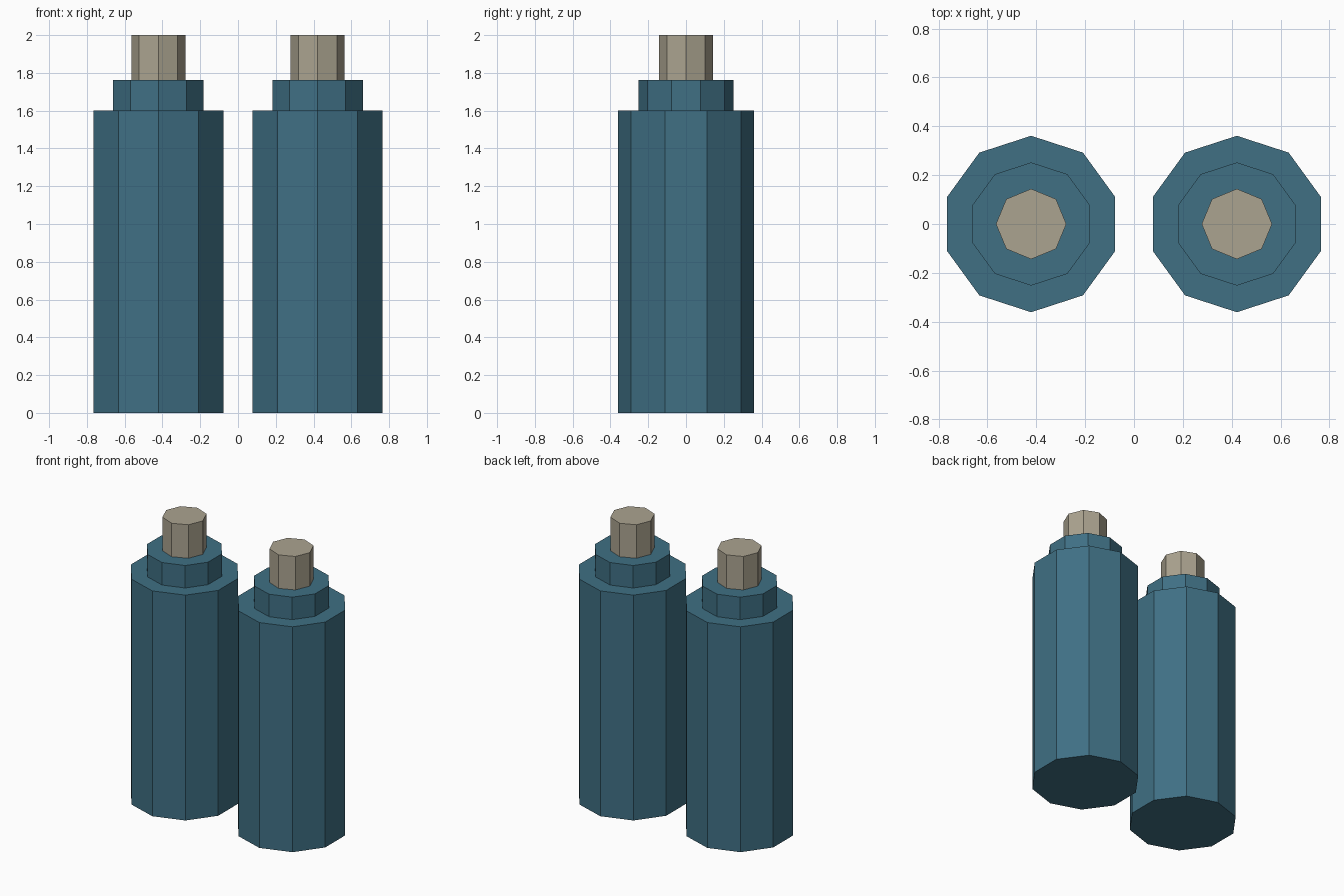
import bpy

if "Cube" in bpy.data.objects:
    bpy.data.objects.remove(bpy.data.objects["Cube"])


def material(name, rgb):
    mat = bpy.data.materials.new(name)
    mat.diffuse_color = (*rgb, 1.0)
    mat.use_nodes = True
    mat.node_tree.nodes["Principled BSDF"].inputs["Base Color"].default_value = mat.diffuse_color
    return mat


teal = material("teal_shell", (0.05, 0.16, 0.23))
grey = material("warm_grey", (0.41, 0.37, 0.28))


def prism(name, x, sides, radius, z0, z1, mat):
    bpy.ops.mesh.primitive_cylinder_add(
        vertices=sides, radius=radius, depth=z1 - z0,
        location=(x, 0, (z0 + z1) / 2))
    obj = bpy.context.object
    obj.name = name
    obj.data.materials.append(mat)


# Two identical canisters side by side
for side, x in (("left", -0.421), ("right", 0.421)):
    # Ten-sided body, stepped shoulder, eight-sided nozzle
    prism(f"{side}_body", x, 10, 0.361, 0.0, 1.602, teal)
    prism(f"{side}_shoulder", x, 10, 0.252, 1.602, 1.762, teal)
    prism(f"{side}_nozzle", x, 8, 0.144, 1.762, 2.0, grey)
